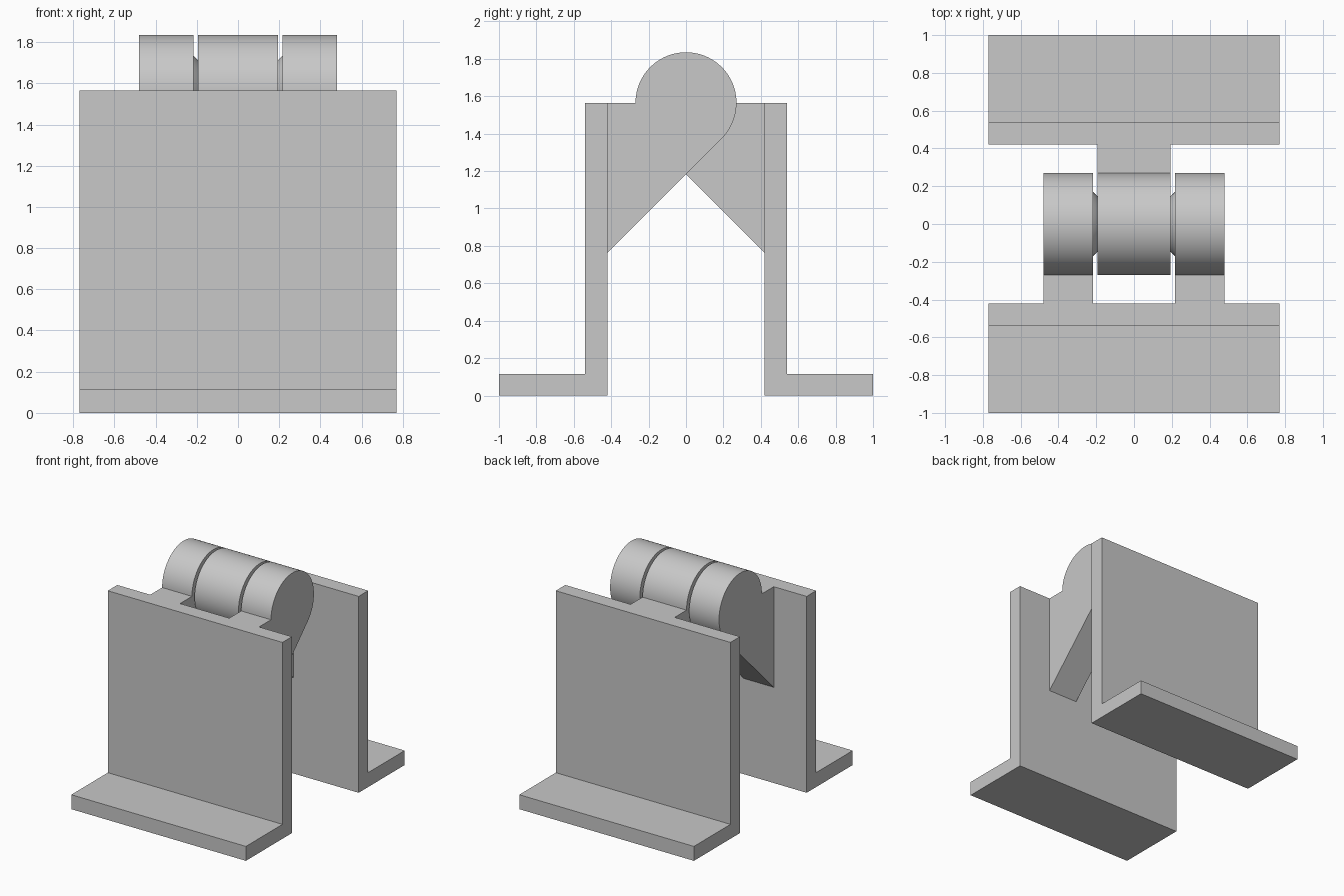
import bpy, bmesh, math

cube = bpy.data.objects.get("Cube")
if cube:
    bpy.data.objects.remove(cube, do_unlink=True)

HALF_WIDTH = 0.77
AXIS_Z, RADIUS = 1.565, 0.27
PLATE_IN, PLATE_OUT = 0.42, 0.54
BASE_TOP = 0.115
BARREL_HALF = 0.194            # centre barrel half length
SIDE_IN, SIDE_OUT = 0.217, 0.48  # outer barrels
PIN_R = 0.17                   # pin radius where it leaves its barrel

grey = bpy.data.materials.new("light grey")
grey.use_nodes = True
colour = (0.58, 0.58, 0.58, 1)
grey.diffuse_color = colour
grey.node_tree.nodes["Principled BSDF"].inputs["Base Color"].default_value = colour


def make_object(name, bm):
    bmesh.ops.recalc_face_normals(bm, faces=bm.faces)
    mesh = bpy.data.meshes.new(name)
    bm.to_mesh(mesh)
    bm.free()
    mesh.materials.append(grey)
    obj = bpy.data.objects.new(name, mesh)
    bpy.context.collection.objects.link(obj)
    return obj


def extrude_profile(name, profile, x0, x1, side):
    """Extrude a (y, z) outline along x; side -1 is front, +1 is back."""
    bm = bmesh.new()
    face = bm.faces.new([bm.verts.new((x0, side * y, z)) for y, z in profile])
    out = bmesh.ops.extrude_face_region(bm, geom=[face])
    verts = [v for v in out["geom"] if isinstance(v, bmesh.types.BMVert)]
    bmesh.ops.translate(bm, verts=verts, vec=(x1 - x0, 0, 0))
    return make_object(name, bm)


def cone(name, base_x, radius, sign):
    """45 degree cone on the hinge axis, pointing to the middle."""
    bm = bmesh.new()
    base = bm.verts
    ring = [base.new((sign * base_x, radius * math.cos(a), AXIS_Z + radius * math.sin(a)))
            for a in (math.tau * i / 64 for i in range(64))]
    tip = base.new((sign * (base_x - radius), 0, AXIS_Z))
    bm.faces.new(ring)
    for i in range(64):
        bm.faces.new((ring[i - 1], ring[i], tip))
    return make_object(name, bm)


def combine(target, tool, operation):
    mod = target.modifiers.new(operation.lower(), "BOOLEAN")
    mod.operation, mod.solver, mod.object = operation, "EXACT", tool
    bpy.ops.object.select_all(action="DESELECT")
    bpy.context.view_layer.objects.active = target
    target.select_set(True)
    bpy.ops.object.modifier_apply(modifier=mod.name)
    bpy.data.objects.remove(tool, do_unlink=True)


# Outline of an L bracket, and of a barrel with its sloped support arm
bracket = [(PLATE_IN, 0), (1, 0), (1, BASE_TOP), (PLATE_OUT, BASE_TOP),
           (PLATE_OUT, AXIS_Z), (PLATE_IN, AXIS_Z)]
arc = [math.radians(225 * i / 60) for i in range(61)]
arm_end = PLATE_IN + 0.05
slope_z = AXIS_Z - RADIUS * math.sqrt(2)
barrel = [(RADIUS * math.cos(a), AXIS_Z + RADIUS * math.sin(a)) for a in arc]
barrel += [(arm_end, slope_z - arm_end), (arm_end, AXIS_Z)]

# Front half: bracket, two outer barrels with cone pins
front = extrude_profile("front_hinge_half", bracket, -HALF_WIDTH, HALF_WIDTH, -1)
for s in (-1, 1):
    combine(front, extrude_profile("outer_barrel", barrel, s * SIDE_IN, s * SIDE_OUT, -1), "UNION")
    combine(front, cone("pin", SIDE_IN + 0.02, PIN_R + 0.02, s), "UNION")

# Back half: bracket, centre barrel with cone sockets
back = extrude_profile("back_hinge_half", bracket, -HALF_WIDTH, HALF_WIDTH, 1)
combine(back, extrude_profile("centre_barrel", barrel, -BARREL_HALF, BARREL_HALF, 1), "UNION")
for s in (-1, 1):
    combine(back, cone("socket", BARREL_HALF + 0.01, PIN_R + 0.01, s), "DIFFERENCE")

# Smooth the barrels and pins, keep the edges sharp
for obj in (front, back):
    bpy.ops.object.select_all(action="DESELECT")
    bpy.context.view_layer.objects.active = obj
    obj.select_set(True)
    bpy.ops.object.shade_smooth_by_angle(angle=math.radians(30))
